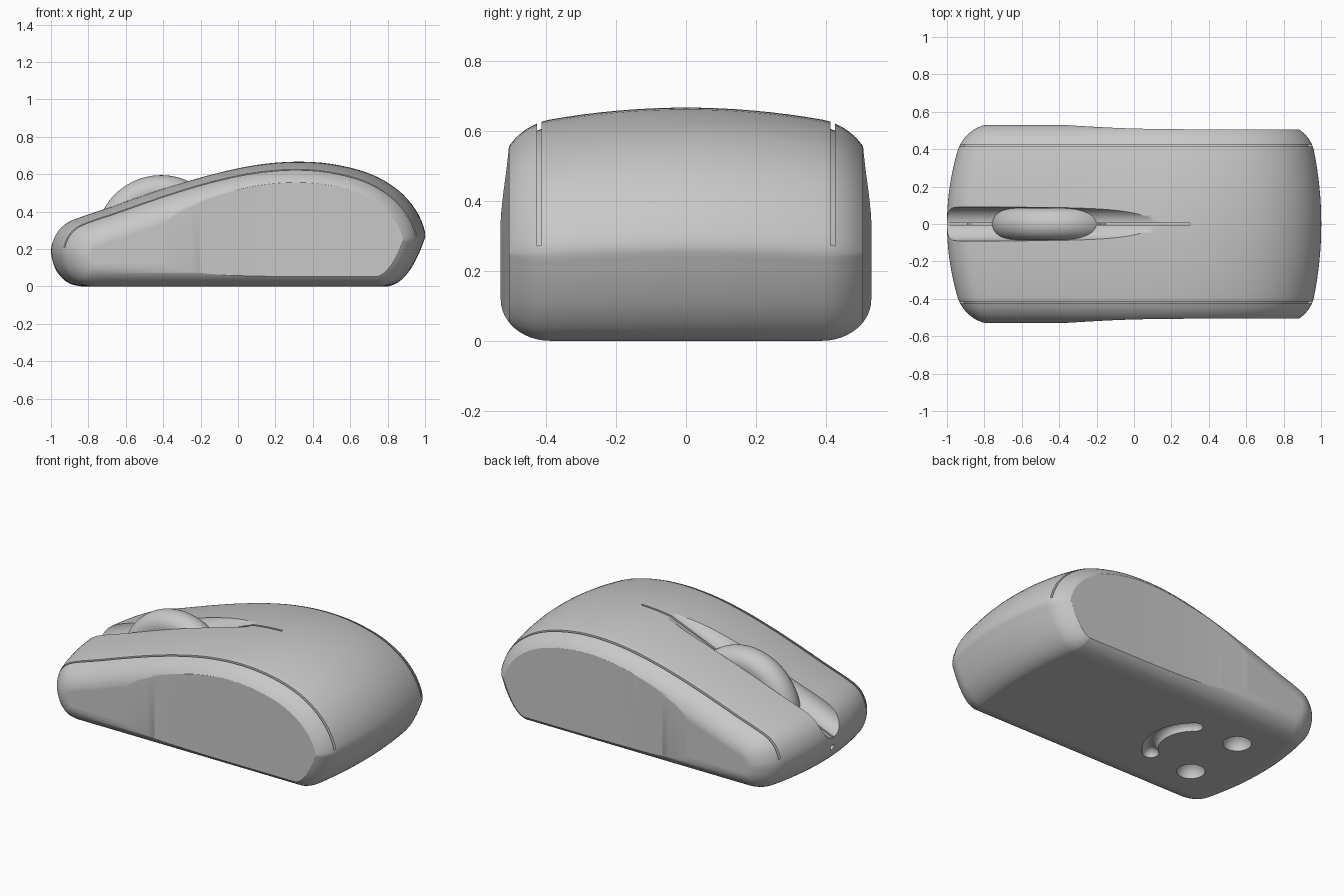
import bpy, bmesh, math
from mathutils import Vector

cube = bpy.data.objects.get("Cube")
if cube:
    bpy.data.objects.remove(cube, do_unlink=True)

grey = bpy.data.materials.new("soft_grey")
grey.use_nodes = True
grey.diffuse_color = (0.58, 0.58, 0.58, 1)
grey.node_tree.nodes["Principled BSDF"].inputs["Base Color"].default_value = grey.diffuse_color


def loft(name, rings):
    """Closed solid through a list of equal-length closed rings."""
    bm = bmesh.new()
    loops = [[bm.verts.new(p) for p in ring] for ring in rings]
    for a, b in zip(loops, loops[1:]):
        for i in range(len(a)):
            j = (i + 1) % len(a)
            bm.faces.new((a[i], a[j], b[j], b[i]))
    bm.faces.new(loops[0][::-1])
    bm.faces.new(loops[-1])
    # All faces already wind the same way, so only the sign can be wrong
    if bm.calc_volume(signed=True) < 0:
        bmesh.ops.reverse_faces(bm, faces=bm.faces[:])
    mesh = bpy.data.meshes.new(name)
    bm.to_mesh(mesh)
    bm.free()
    mesh.materials.append(grey)
    obj = bpy.data.objects.new(name, mesh)
    bpy.context.collection.objects.link(obj)
    return obj


def activate(obj):
    bpy.ops.object.select_all(action='DESELECT')
    obj.select_set(True)
    bpy.context.view_layer.objects.active = obj


def volume(mesh):
    bm = bmesh.new()
    bm.from_mesh(mesh)
    result = bm.calc_volume(signed=True)
    bm.free()
    return result


def cut(obj, cutter):
    """Subtract the cutter, keeping the first solver result that is sound."""
    before = obj.data
    for solver in ('EXACT', 'MANIFOLD', 'FLOAT'):
        obj.data = before.copy()
        mod = obj.modifiers.new("cut", 'BOOLEAN')
        mod.operation = 'DIFFERENCE'
        mod.solver = solver
        mod.object = cutter
        activate(obj)
        bpy.ops.object.modifier_apply(modifier=mod.name)
        if .85 < volume(obj.data) / volume(before) < 1.0001:
            break
    else:
        obj.data = before
    bpy.data.objects.remove(cutter, do_unlink=True)


def spline(pts, steps):
    """Smooth curve through pts; the first and last only steer the ends."""
    out = []
    for a, b, c, d in zip(pts, pts[1:], pts[2:], pts[3:]):
        for k in range(steps):
            t = k / steps
            out.append(b + (c - a) * t / 2 + (a * 2 - b * 5 + c * 4 - d) * t * t / 2
                       + (b * 3 - a - c * 3 + d) * t ** 3 / 2)
    return out + [pts[-2]]


# Side outline, from the underside round the nose, over the back to the tail
outline = spline([Vector(p) for p in (
    (-.75, 0), (-.83, 0), (-.9, .016), (-.95, .055), (-.985, .115), (-1, .2),
    (-.975, .28), (-.925, .335), (-.85, .37), (-.7, .42), (-.5, .49), (-.3, .555),
    (-.1, .61), (.1, .65), (.3, .667), (.5, .655), (.7, .605), (.85, .52),
    (.95, .41), (1, .29), (.985, .22), (.95, .14), (.91, .075), (.86, .025),
    (.8, 0), (.72, 0))], 4)
normals = []
for i, p in enumerate(outline):
    before = outline[i - 1] if i else p - Vector((-.05, 0))
    after = outline[i + 1] if i + 1 < len(outline) else p + Vector((-.05, 0))
    t = (after - before).normalized()
    normals.append(Vector((t.y, -t.x)))

EDGE, ROUND = .39, .14


def section(y, inset=0):
    """Side outline at width y, with rounded flanks and crowned top and ends."""
    s = min(1, max(0, abs(y) - EDGE) / ROUND)
    inset += .13 * (1 - math.sqrt(1 - s * s))
    crown = (y / .42) ** 2
    ring = []
    for p, n in zip(outline, normals):
        q = p + n * inset
        bow = .065 if q.x < 0 else .045
        ring.append((q.x * (1 - bow * crown), y, q.y * (1 - .06 * crown)))
    return ring


# Main shell
half = [EDGE * k / 8 for k in range(9)]
half += [EDGE + ROUND * math.sin(math.pi / 2 * k / 12) for k in range(1, 13)]
body = loft("mouse_body", [section(y) for y in [-y for y in half[:0:-1]] + half])

# Flat side grips
grip = spline([Vector(p) for p in (
    (-.6, .56), (-.42, .534), (-.25, .522), (-.05, .512), (.2, .507), (.6, .506),
    (1.2, .506), (1.8, .506))], 4)
for side in (-1, 1):
    plan = [(p.x, side * p.y) for p in grip] + [(1.2, side * .7), (-.42, side * .7)]
    cut(body, loft("grip_cutter", [[(x, y, z) for x, y in plan] for z in (-.2, 1)]))


# Seam grooves along both flanks and down the middle
def groove(y, depth, keep):
    w = .006
    walls = [section(y - w, -.03), section(y + w, -.03),
             section(y + w, depth), section(y - w, depth)]
    rings = [r for p, r in zip(outline, zip(*walls)) if keep(p)]
    cut(body, loft("groove_cutter", rings))


for side in (-1, 1):
    groove(side * .42, .022, lambda p: p.y > (.22 if p.x < 0 else .28))
groove(0, .11, lambda p: p.y > .19 and p.x < .33)

# Sloping channel for the wheel
slope = .407
bpy.ops.mesh.primitive_cylinder_add(
    vertices=64, radius=.09, depth=1.62, location=(-.35, 0, .563),
    rotation=(0, math.pi / 2 - math.atan(slope), 0))
cut(body, bpy.context.object)

# Small cable hole in the nose
bpy.ops.mesh.primitive_cylinder_add(
    vertices=24, radius=.018, depth=.2, location=(-1, 0, .14),
    rotation=(0, math.pi / 2, 0))
cut(body, bpy.context.object)


# Underside: two round dimples and a curved slot
def dimple(x, y, radius):
    bpy.ops.mesh.primitive_uv_sphere_add(
        segments=32, ring_count=17, radius=radius, location=(x, y, -.003))
    cut(body, bpy.context.object)


for side in (-1, 1):
    dimple(-.58, side * .2, .08)

arc_r, arc_x, spread, tube = .2456, -.4356, .885, .045
rings = []
for k in range(25):
    a = spread * (k / 12 - 1)
    ring = []
    for m in range(24):
        b = math.tau * (m + .5) / 24
        r = arc_r + tube * math.cos(b)
        ring.append((arc_x + r * math.cos(a), r * math.sin(a), tube * math.sin(b) - .003))
    rings.append(ring)
cut(body, loft("slot_cutter", rings))
for side in (-1, 1):
    dimple(arc_x + arc_r * math.cos(spread), side * arc_r * math.sin(spread), tube + .001)

# Scroll wheel with rounded rim, its hidden underside kept inside the shell
rings = []
for k in range(-12, 13):
    a = math.pi / 2 * k / 12
    r = .352 - .08 * (1 - math.cos(a))
    rings.append([(-.41 + r * math.cos(b), .085 * math.sin(a), max(.12, .243 + r * math.sin(b)))
                  for b in (math.tau * m / 96 for m in range(96))])
wheel = loft("scroll_wheel", rings)

# Smooth shading with crisp cut edges
for obj in (body, wheel):
    obj.data.materials.clear()
    obj.data.materials.append(grey)
    for face in obj.data.polygons:
        face.material_index = 0
    activate(obj)
    bpy.ops.object.shade_smooth_by_angle(angle=math.radians(30))
    mod = obj.modifiers.new("even_shading", 'WEIGHTED_NORMAL')
    mod.keep_sharp = True
